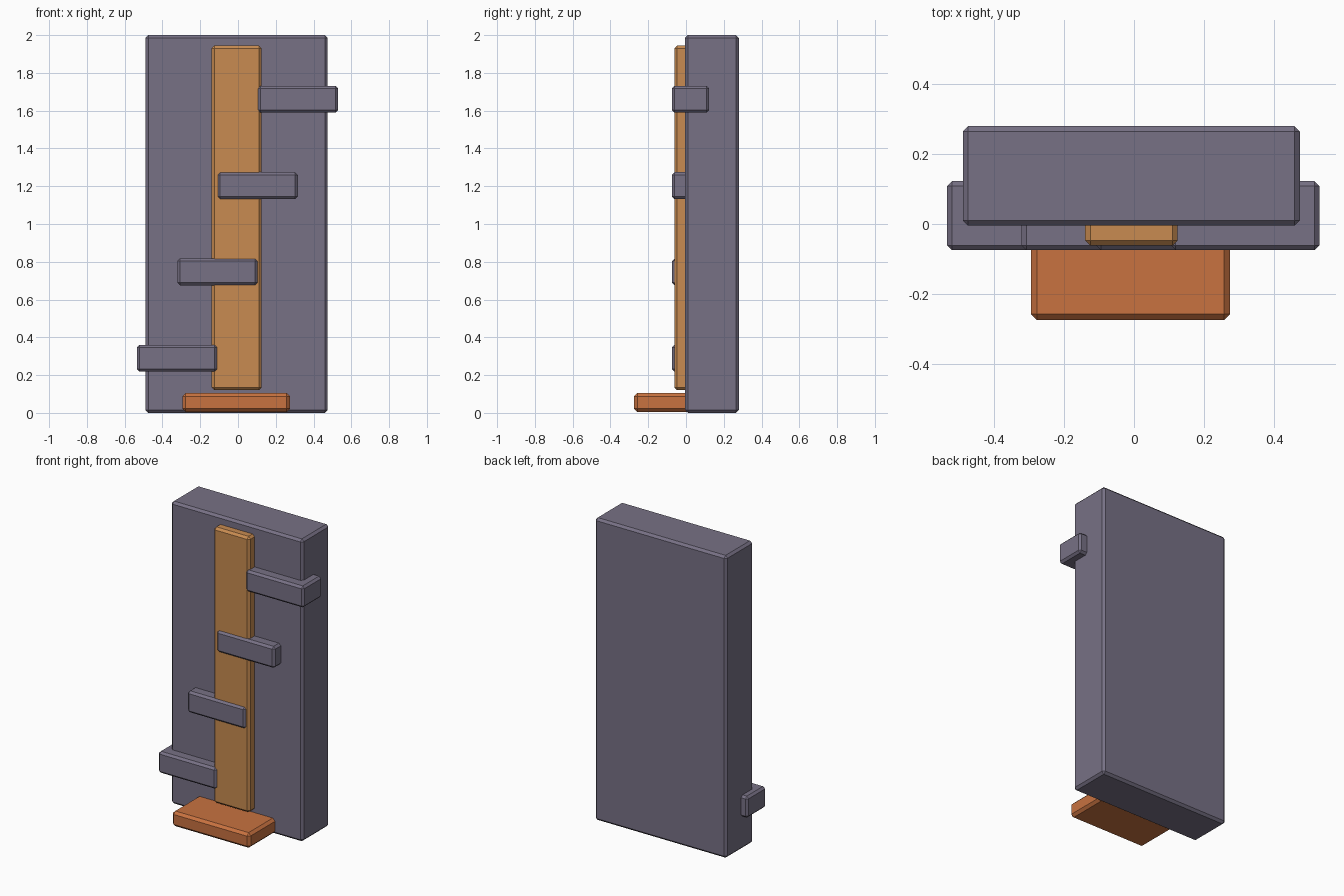
import bpy
import bmesh

cube = bpy.data.objects.get("Cube")
if cube:
    bpy.data.objects.remove(cube, do_unlink=True)


def material(name, colour):
    mat = bpy.data.materials.new(name)
    mat.use_nodes = True
    mat.diffuse_color = (*colour, 1)
    mat.node_tree.nodes["Principled BSDF"].inputs["Base Color"].default_value = (*colour, 1)
    return mat


def block(name, low, high, mat, chamfer=0.015):
    """Chamfered box between two corners."""
    bm = bmesh.new()
    bmesh.ops.create_cube(bm, size=1)
    for v in bm.verts:
        v.co = [lo + (hi - lo) * (c + 0.5) for lo, hi, c in zip(low, high, v.co)]
    bmesh.ops.bevel(bm, geom=bm.edges[:], offset=chamfer, segments=1,
                    affect='EDGES', profile=0.5)
    mesh = bpy.data.meshes.new(name)
    bm.to_mesh(mesh)
    bm.free()
    mesh.materials.append(mat)
    obj = bpy.data.objects.new(name, mesh)
    bpy.context.collection.objects.link(obj)
    return obj


slate = material("slate_purple", (0.185, 0.165, 0.235))
amber = material("amber", (0.58, 0.26, 0.082))
rust = material("rust_orange", (0.58, 0.168, 0.051))

# Main slab
block("wall_slab", (-0.49, -0.005, 0), (0.475, 0.28, 2), slate)

# Raised strip up the middle and the step at its foot
block("centre_strip", (-0.14, -0.062, 0.12), (0.125, 0.02, 1.945), amber)
block("foot_step", (-0.295, -0.275, 0.005), (0.275, 0.02, 0.105), rust, 0.017)

# Diagonal row of bars, rising to the left
for i in range(4):
    x = -0.535 + i * 0.2135
    z = 0.218 + i * 0.457
    block(f"bar_{i + 1}", (x, -0.075, z), (x + 0.425, 0.123, z + 0.142), slate, 0.014)
